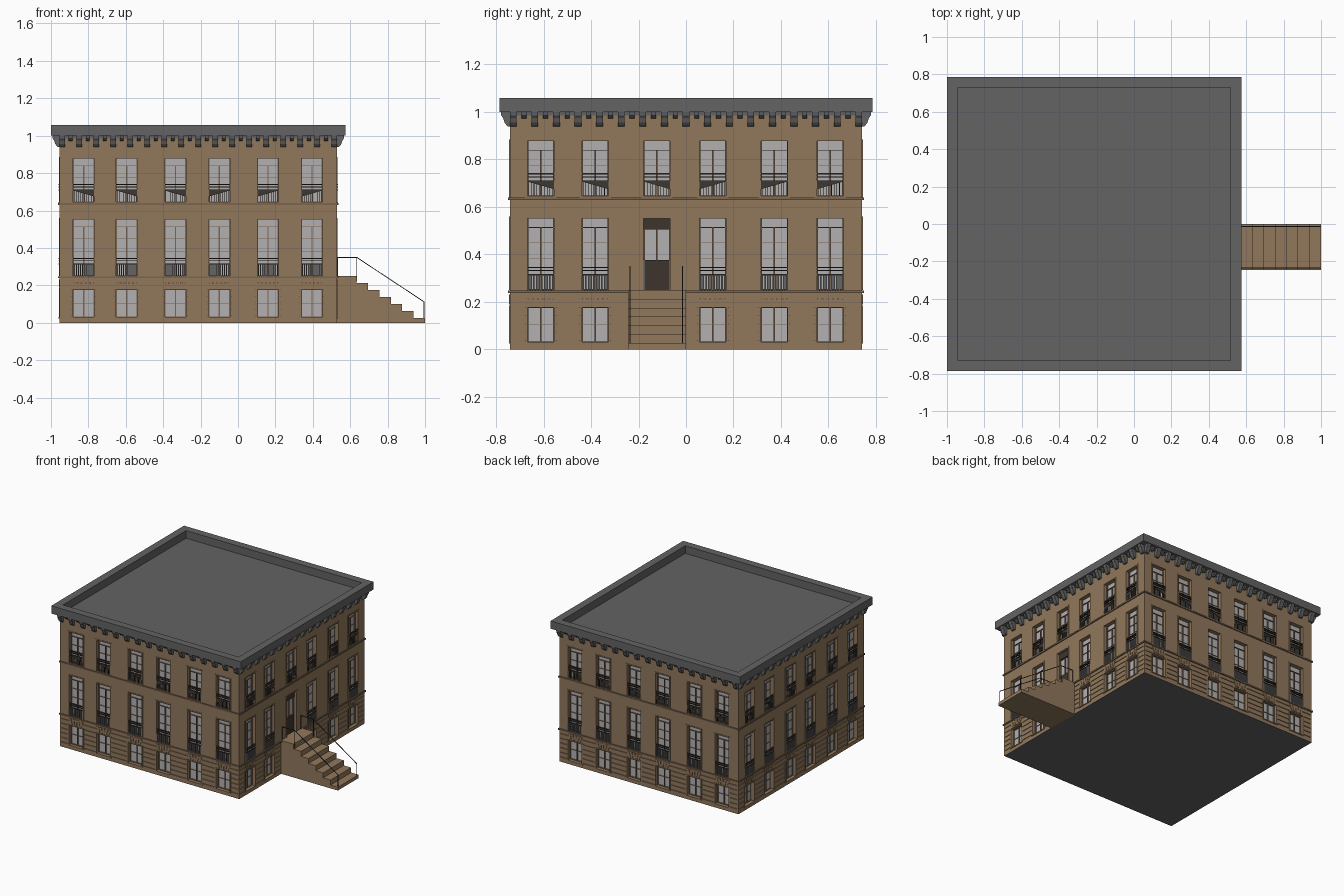
import bpy, bmesh, math
from mathutils import Matrix, Vector

if "Cube" in bpy.data.objects:
    bpy.data.objects.remove(bpy.data.objects["Cube"])

H = 0.7425            # half width of the square block
CX = -0.2125          # block centre in x
SHIFT = Matrix.Translation((CX, 0, 0))
WIN_U = [-0.6125, -0.3825, -0.1225, 0.1125, 0.3725, 0.6075]
HALF = 0.056          # half window width
FLOORS = [(0.03, 0.177), (0.25, 0.552), (0.645, 0.877)]
DEEP = 0.035
DOOR = (1, 2)         # side and bay holding the entrance


def material(name, rgb):
    m = bpy.data.materials.new(name)
    m.diffuse_color = (*rgb, 1)
    m.use_nodes = True
    m.node_tree.nodes["Principled BSDF"].inputs["Base Color"].default_value = m.diffuse_color
    return m


BROWN = material("brownstone", (0.285, 0.187, 0.107))
TRIM = material("dark brownstone", (0.20, 0.13, 0.08))
SLATE = material("slate grey", (0.125, 0.125, 0.125))
GLASS = material("pale glass", (0.45, 0.435, 0.435))
IRON = material("black iron", (0.045, 0.038, 0.031))
WOOD = material("dark door wood", (0.048, 0.036, 0.027))

MATS = {"walls": BROWN, "string_courses": TRIM, "window_surrounds": BROWN,
        "window_frames": TRIM, "window_panes": GLASS, "lintel_stones": BROWN,
        "upper_railings": IRON, "lower_balustrades": SLATE, "front_door": WOOD,
        "cornice_brackets": SLATE, "roof": SLATE, "base_slab": SLATE,
        "entrance_steps": BROWN, "stair_handrails": IRON}
parts = {n: bmesh.new() for n in MATS}


def place(k, u, d, z):
    """u along side k, d outward from the wall, z up"""
    p = Matrix.Rotation(k * math.pi / 2, 4, 'Z') @ Vector((u, -(H + d), z))
    return SHIFT @ p


def solid(part, k, a, b):
    """closed solid between two matching loops of (u, d, z)"""
    bm = parts[part]
    va = [bm.verts.new(place(k, *p)) for p in a]
    vb = [bm.verts.new(place(k, *p)) for p in b]
    bm.faces.new(va)
    bm.faces.new(vb[::-1])
    n = len(va)
    for i in range(n):
        j = (i + 1) % n
        bm.faces.new((va[i], vb[i], vb[j], va[j]))


def prism(part, k, profile, u0, u1):
    solid(part, k, [(u0, d, z) for d, z in profile], [(u1, d, z) for d, z in profile])


def plate(part, k, loop, d0, d1):
    solid(part, k, [(u, d0, z) for u, z in loop], [(u, d1, z) for u, z in loop])


def box(part, k, u0, u1, d0, d1, z0, z1):
    prism(part, k, [(d0, z0), (d1, z0), (d1, z1), (d0, z1)], u0, u1)


# walls: grid of cells, windows and masonry grooves pushed inward
grooves = [0.035 * i for i in range(1, 7)]
us = sorted({-H, H, -H + 0.01, H - 0.01} | {round(c + s * HALF, 4) for c in WIN_U for s in (-1, 1)})
zs = sorted({0, 1.0} | {z for f in FLOORS for z in f} | {round(g + s, 4) for g in grooves for s in (0, 0.004)})


def depth(k, i, j):
    u, z = (us[i] + us[i + 1]) / 2, (zs[j] + zs[j + 1]) / 2
    for w, c in enumerate(WIN_U):
        for f, (z0, z1) in enumerate(FLOORS):
            if abs(u - c) < HALF and z0 < z < z1 and not ((k, w) == DOOR and f == 0):
                return -DEEP
    if abs(u) < H - 0.01 and any(g < z < g + 0.004 for g in grooves):
        return -0.006
    return 0


wall = parts["walls"]
NU, NZ = len(us) - 1, len(zs) - 1
for k in range(4):
    D = [[depth(k, i, j) for j in range(NZ)] for i in range(NU)]

    def quad(*pts):
        wall.faces.new([wall.verts.new(place(k, *p)) for p in pts])
    for i in range(NU):
        for j in range(NZ):
            d, u0, u1, z0, z1 = D[i][j], us[i], us[i + 1], zs[j], zs[j + 1]
            quad((u0, d, z0), (u1, d, z0), (u1, d, z1), (u0, d, z1))
            if i + 1 < NU and D[i + 1][j] != d:
                e = D[i + 1][j]
                quad((u1, d, z0), (u1, e, z0), (u1, e, z1), (u1, d, z1))
            if j + 1 < NZ and D[i][j + 1] != d:
                e = D[i][j + 1]
                quad((u0, d, z1), (u1, d, z1), (u1, e, z1), (u0, e, z1))
bmesh.ops.remove_doubles(wall, verts=wall.verts, dist=1e-5)


def window(k, c, f):
    z0, z1 = FLOORS[f]
    l, r = c - HALF, c + HALF
    box("window_panes", k, l, r, -DEEP, -0.028, z0, z1)
    # slightly raised stone surround
    for s in (-1, 1):
        box("window_surrounds", k, c + s * HALF, c + s * (HALF + 0.01), -0.01, 0.003, z0, z1 + 0.008)
    box("window_surrounds", k, l, r, -0.01, 0.003, z1, z1 + 0.008)
    if f != 1:
        box("window_surrounds", k, l - 0.01, r + 0.01, -0.01, 0.004, z0 - 0.006, z0)
    # sash frame, mullion and glazing bars
    top = z1 if f == 0 else z1 - 0.037
    a, b = -0.03, -0.02
    for s in (-1, 1):
        box("window_frames", k, c + s * (HALF - 0.004), c + s * HALF, a, b, z0, z1)
    box("window_frames", k, c - 0.003, c + 0.003, a, b, z0, top)
    box("window_frames", k, l, r, a, b, z0, z0 + 0.004)
    box("window_frames", k, l, r, a, b, top - 0.003, top)
    n = (2, 4, 3)[f]
    for q in range(1, n):
        z = z0 + (top - z0) * q / n
        box("window_frames", k, l, r, a, b - 0.003, z - 0.001, z + 0.001)
    # railings in front of the tall windows
    if f:
        h = 0.062
        part, t = ("lower_balustrades", 0.0032) if f == 1 else ("upper_railings", 0.0012)
        for q in range(10):
            u = l + (q + 0.5) * 2 * HALF / 10
            box(part, k, u - t, u + t, -0.004, 0.001, z0, z0 + h)
        if f == 2:      # triangular infill panel, mirrored about the facade middle
            s = -1 if c < 0 else 1
            plate(part, k, [(l, z0 + h), (r, z0 + h), (c - s * HALF, z0 + 0.002), (c - s * HALF, z0 + 0.03)]
                  if s < 0 else [(r, z0 + h), (l, z0 + h), (l, z0 + 0.002), (l, z0 + 0.03)], -0.003, 0.0)
        for z in (z0 + h, z0 + h + 0.017, z0 + h + 0.03):
            box("upper_railings", k, l, r, -0.004, 0.004, z, z + 0.005)
    else:
        # splayed stones above the basement windows
        for q in range(5):
            x0, x1 = -1 + 0.4 * q + 0.04, -1 + 0.4 * q + 0.36
            lo, hi = HALF * 0.8, HALF * 1.15
            plate("lintel_stones", k, [(c + x0 * lo, 0.188), (c + x1 * lo, 0.188),
                                       (c + x1 * hi, 0.232), (c + x0 * hi, 0.232)], -0.008, 0.003)


def entrance(k, c):
    l, r = c - HALF, c + HALF
    box("window_panes", k, l, r, -DEEP, -0.028, 0.25, 0.552)
    box("front_door", k, l + 0.003, r - 0.003, -0.03, -0.016, 0.25, 0.376)   # solid lower leaf
    box("front_door", k, l, r, -0.03, -0.016, 0.505, 0.552)                  # transom
    for u in (l, c - 0.003, r - 0.006):
        box("window_frames", k, u, u + 0.006, -0.03, -0.018, 0.376, 0.505)
    for s in (-1, 1):
        box("window_surrounds", k, c + s * HALF, c + s * (HALF + 0.01), -0.01, 0.003, 0.25, 0.56)
    box("window_surrounds", k, l, r, -0.01, 0.003, 0.552, 0.56)
    box("upper_railings", k, l + 0.01, l + 0.015, -0.016, -0.01, 0.30, 0.33)  # handle


bracket = [(-0.005, 0.938), (0.01, 0.94), (0.022, 0.955), (0.028, 0.975), (0.036, 0.985), (0.038, 1.001), (-0.005, 1.001)]
small = [(-0.005, 0.972), (0.01, 0.974), (0.02, 0.985), (0.022, 1.001), (-0.005, 1.001)]
for k in range(4):
    for w, c in enumerate(WIN_U):
        for f in range(3):
            if (k, w) != DOOR or f == 2:
                window(k, c, f)
            elif f == 1:
                entrance(k, c)
    # cornice brackets, large and small alternating
    for q in range(17):
        u = -0.728 + q * 1.456 / 16
        prism("cornice_brackets", k, bracket, u - 0.0145, u + 0.0145)
        if q < 16:
            u += 1.456 / 32
            prism("cornice_brackets", k, small, u - 0.01, u + 0.01)

# string courses and base
for z in (0.238, 0.63):
    box("string_courses", 0, -H - 0.007, H + 0.007, 0.007, -2 * H - 0.007, z, z + 0.01)
box("base_slab", 0, -H + 0.001, H - 0.001, -0.001, -2 * H + 0.001, 0, 0.008)

# roof slab with sunken deck behind a parapet
box("roof", 0, -0.786, 0.786, 0.0435, -2 * H - 0.0435, 1.0, 1.058)
rb = parts["roof"]
bmesh.ops.recalc_face_normals(rb, faces=rb.faces)
rb.normal_update()
top = max(rb.faces, key=lambda f: f.calc_center_median().z)
bmesh.ops.inset_region(rb, faces=[top], thickness=0.057, use_even_offset=True)
deck = bmesh.ops.extrude_discrete_faces(rb, faces=[top])["faces"][0]
for v in deck.verts:
    v.co.z = 0.975
# shallow fascia strip under the slab
box("cornice_brackets", 0, -H - 0.006, H + 0.006, 0.006, -2 * H - 0.006, 0.985, 1.001)

# entrance steps: one stepped profile, d measured from the right wall
steps = [(-0.005, 0), (0.47, 0)]
for i in range(7):
    z, d = 0.025 + 0.0375 * i, 0.47 - 0.061 * i
    steps += [(d, z), (d - 0.061 if i < 6 else -0.005, z)]
prism("entrance_steps", 1, steps, -0.245, 0.0)

# handrails with posts
for y in (-0.235, -0.014):
    a, b, t = y - 0.002, y + 0.002, 0.004
    box("stair_handrails", 1, a, b, 0, 0.107, 0.347, 0.351)
    prism("stair_handrails", 1, [(0.105, 0.347), (0.467, 0.108), (0.467, 0.113), (0.105, 0.352)], a, b)
    for d, z0, z1 in ((0.002, 0.25, 0.35), (0.105, 0.22, 0.35), (0.465, 0.02, 0.112)):
        box("stair_handrails", 1, a, b, d - 0.002, d + 0.002, z0, z1)

for name, bm in parts.items():
    bmesh.ops.recalc_face_normals(bm, faces=bm.faces)
    me = bpy.data.meshes.new(name)
    bm.to_mesh(me)
    bm.free()
    me.materials.append(MATS[name])
    bpy.context.collection.objects.link(bpy.data.objects.new(name, me))
